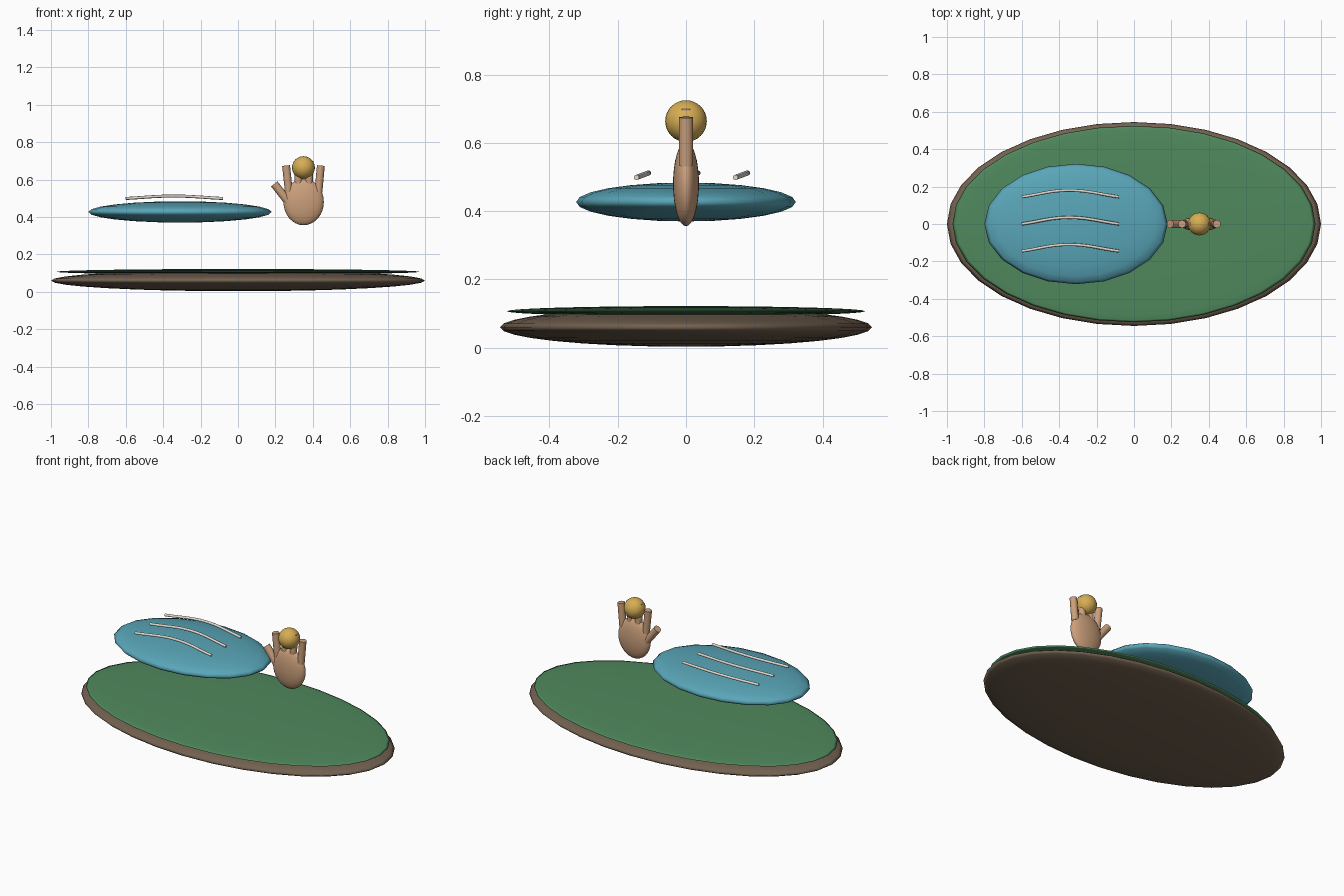
import bpy
from mathutils import Vector

if "Cube" in bpy.data.objects:
    bpy.data.objects.remove(bpy.data.objects["Cube"])


def colour(name, r, g, b):
    m = bpy.data.materials.new(name)
    m.diffuse_color = (r, g, b, 1)
    m.use_nodes = True
    m.node_tree.nodes["Principled BSDF"].inputs["Base Color"].default_value = m.diffuse_color
    return m


SOIL = colour("soil", 0.17, 0.12, 0.08)
GRASS = colour("grass", 0.08, 0.25, 0.11)
WATER = colour("water", 0.10, 0.38, 0.48)
FOAM = colour("foam", 0.75, 0.72, 0.65)
SKIN = colour("skin", 0.60, 0.35, 0.20)
GOLD = colour("gold", 0.68, 0.42, 0.09)


def finish(name, mat):
    ob = bpy.context.object
    ob.name = name
    ob.data.materials.append(mat)
    return ob


def ellipsoid(name, centre, radii, segments, rings, mat):
    bpy.ops.mesh.primitive_uv_sphere_add(segments=segments, ring_count=rings, location=centre)
    ob = finish(name, mat)
    ob.scale = radii
    bpy.ops.object.transform_apply(location=False, rotation=False, scale=True)
    bpy.ops.object.shade_smooth()
    return ob


def rod(name, start, end, r, mat):
    a, b = Vector(start), Vector(end)
    bpy.ops.mesh.primitive_cylinder_add(vertices=16, radius=r, depth=(b - a).length, location=(a + b) / 2,
                                        rotation=(b - a).to_track_quat('Z', 'Y').to_euler())
    ob = finish(name, mat)
    bpy.ops.object.shade_smooth_by_angle()
    return ob


# Ground disc and grass layer
ellipsoid("ground", (0, 0, 0.06), (1.0, 0.545, 0.057), 32, 16, SOIL)
ellipsoid("grass", (0, 0, 0.107), (0.97, 0.525, 0.015), 32, 16, GRASS)

# Floating pond
ellipsoid("pond", (-0.31, 0, 0.427), (0.49, 0.322, 0.057), 20, 12, WATER)

# Three curved ripples above the pond
for i, y in enumerate((-0.145, 0, 0.145)):
    cu = bpy.data.curves.new("ripple", 'CURVE')
    cu.dimensions = '3D'
    cu.bevel_depth = 0.008
    cu.bevel_resolution = 2
    cu.use_fill_caps = True
    sp = cu.splines.new('BEZIER')
    sp.bezier_points.add(2)
    for p, (x, dy, z) in zip(sp.bezier_points, ((-0.6, 0, 0.499), (-0.35, 0.035, 0.512), (-0.08, 0, 0.499))):
        p.co = (x, y + dy, z)
        p.handle_left_type = p.handle_right_type = 'AUTO'
    sp.resolution_u = 8
    cu.materials.append(FOAM)
    bpy.context.collection.objects.link(bpy.data.objects.new(f"ripple_{i + 1}", cu))

# Hand: palm, thumb and four fingers
ellipsoid("palm", (0.351, 0, 0.48), (0.108, 0.038, 0.124), 24, 16, SKIN)
rod("thumb", (0.272, 0, 0.477), (0.194, 0, 0.577), 0.022, SKIN)
fingers = ((0.272, 0.257, 0.675), (0.325, 0.320, 0.70), (0.377, 0.382, 0.70), (0.430, 0.443, 0.675))
for i, (x0, x1, top) in enumerate(fingers):
    rod(f"finger_{i + 1}", (x0, 0, 0.533), (x1, 0, top), 0.021, SKIN)

# Ball held at the fingertips
ellipsoid("ball", (0.35, 0, 0.664), (0.061, 0.061, 0.061), 24, 16, GOLD)
